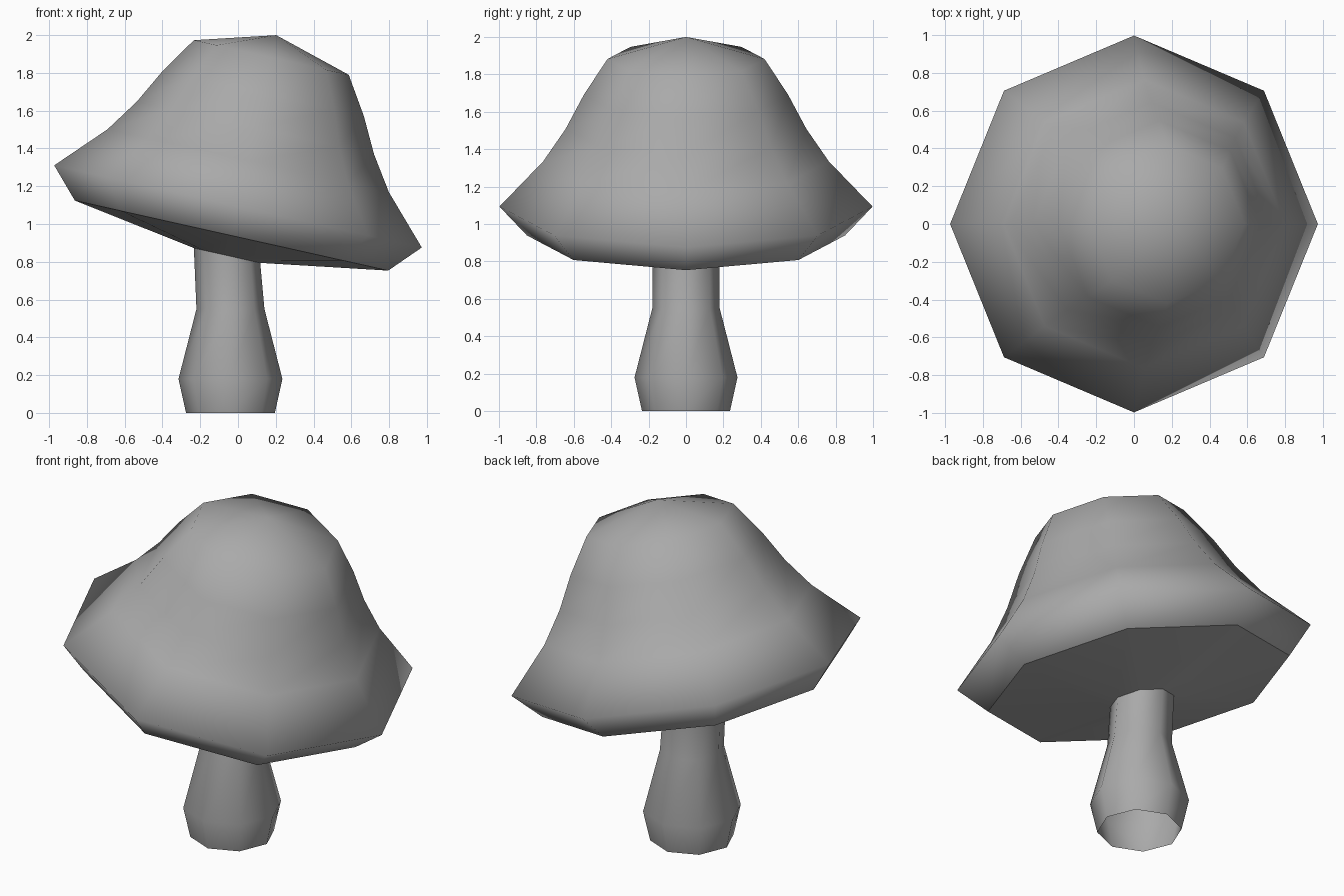
import bpy
import bmesh
from math import sin, cos, pi, radians
from mathutils import Matrix

cube = bpy.data.objects.get("Cube")
if cube:
    bpy.data.objects.remove(cube, do_unlink=True)

SIDES = 8
TILT = Matrix.Translation((0, 0, 1.093)) @ Matrix.Rotation(radians(12.6), 4, 'Y')
STRAIGHT = Matrix.Translation((-0.04, 0, 0))

grey = bpy.data.materials.new("plain grey")
grey.use_nodes = True
GREY = (0.4, 0.4, 0.4, 1)
grey.diffuse_color = GREY
grey.node_tree.nodes["Principled BSDF"].inputs["Base Color"].default_value = GREY


def lathe(name, rings):
    """Join eight-sided rings of (radius, height, placement) from bottom to top."""
    bm = bmesh.new()
    loops = []
    for radius, height, place in rings:
        if radius == 0:
            loops.append([bm.verts.new(place @ Matrix.Translation((0, 0, height)).translation)] * SIDES)
            continue
        loop = []
        for i in range(SIDES):
            a = 2 * pi * i / SIDES
            v = bm.verts.new((radius * cos(a), radius * sin(a), height))
            v.co = place @ v.co
            loop.append(v)
        loops.append(loop)
    for low, high in zip(loops, loops[1:]):
        for i in range(SIDES):
            j = (i + 1) % SIDES
            corners = [low[i], low[j], high[j], high[i]]
            bm.faces.new(list(dict.fromkeys(corners)))
    for f in bm.faces:
        f.smooth = True
    mesh = bpy.data.meshes.new(name)
    bm.to_mesh(mesh)
    bm.free()
    mesh.materials.append(grey)
    obj = bpy.data.objects.new(name, mesh)
    bpy.context.collection.objects.link(obj)
    return obj


# Tilted bell-shaped cap with its turned-under rim
cap_profile = [(0.85, -0.158), (0.997, 0), (0.763, 0.248), (0.643, 0.426),
               (0.546, 0.612), (0.42, 0.808), (0, 0.929)]
lathe("cap", [(r, h, TILT) for r, h in cap_profile])

# Shallow underside, crisp against the rim
lathe("cap_underside", [(0.18, -0.266, TILT), (0.85, -0.158, TILT)])

# Open-bottomed stem whose top ring leans with the cap
lathe("stem", [(0.235, 0, STRAIGHT), (0.275, 0.18, STRAIGHT),
               (0.18, 0.55, STRAIGHT), (0.18, -0.266, TILT)])
